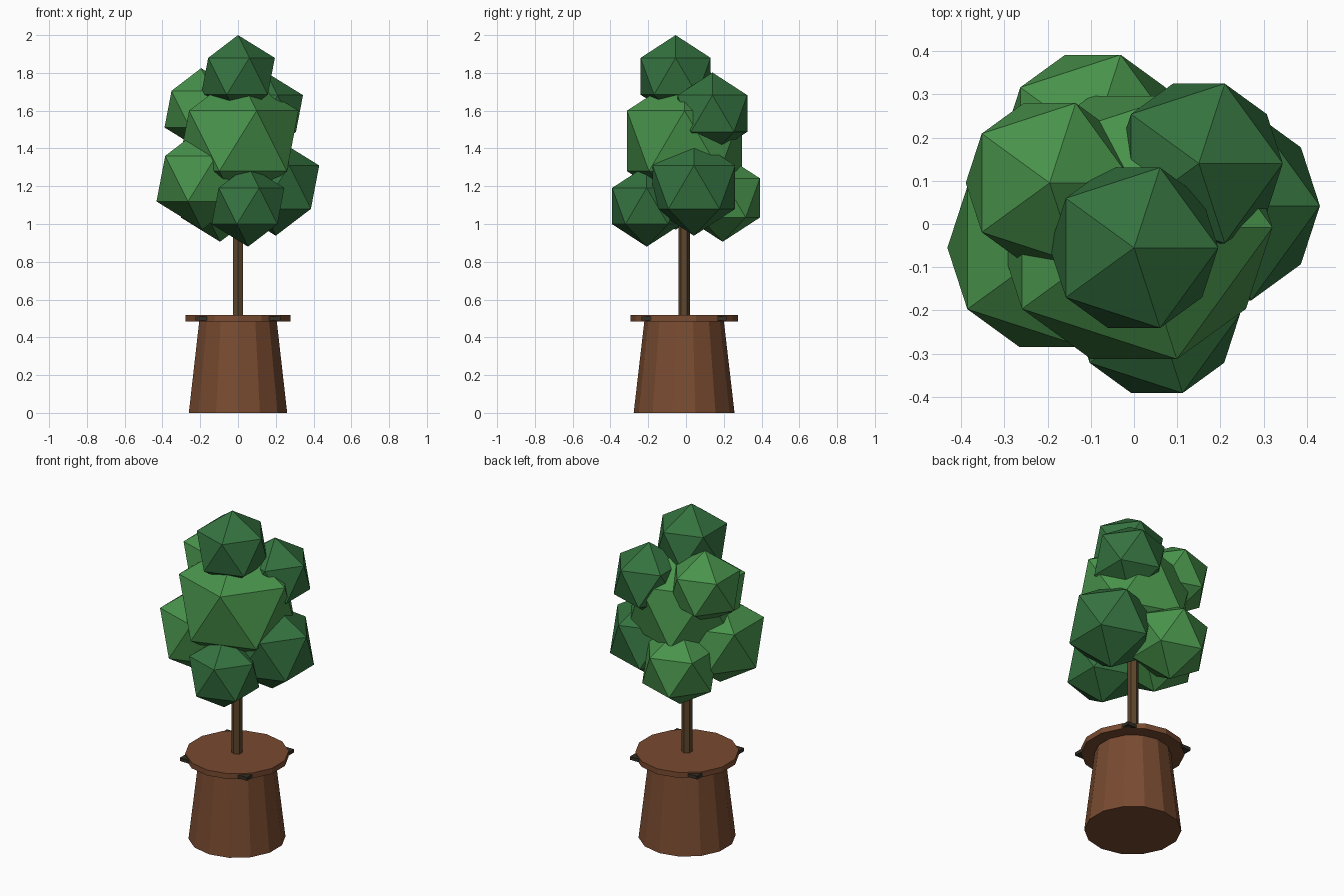
import bpy

if "Cube" in bpy.data.objects:
    bpy.data.objects.remove(bpy.data.objects["Cube"])

CY = -0.01  # pot and trunk axis sits slightly forward


def material(name, rgb):
    m = bpy.data.materials.new(name)
    m.diffuse_color = (*rgb, 1)
    m.use_nodes = True
    m.node_tree.nodes["Principled BSDF"].inputs["Base Color"].default_value = m.diffuse_color
    return m


light_green = material("light_leaf", (0.065, 0.29, 0.07))
dark_green = material("dark_leaf", (0.035, 0.17, 0.05))
terracotta = material("terracotta", (0.19, 0.07, 0.03))
bark = material("bark", (0.11, 0.06, 0.024))
dark_metal = material("dark_tab", (0.035, 0.028, 0.018))


def finish(name, mat):
    o = bpy.context.object
    o.name = name
    o.data.materials.append(mat)
    return o


def frustum(name, sides, r_bottom, r_top, z0, z1, mat):
    bpy.ops.mesh.primitive_cone_add(vertices=sides, radius1=r_bottom, radius2=r_top,
                                    depth=z1 - z0, location=(0, CY, (z0 + z1) / 2))
    return finish(name, mat)


# Pot, rim and trunk
frustum("pot_body", 14, 0.267, 0.21, 0, 0.49, terracotta)
frustum("pot_rim", 14, 0.285, 0.285, 0.485, 0.518, terracotta)
frustum("trunk", 6, 0.031, 0.031, 0.5, 1.4, bark)

# Four small tabs poking through the rim on the diagonals
for sx in (-1, 1):
    for sy in (-1, 1):
        bpy.ops.mesh.primitive_cube_add(size=1, location=(sx * 0.19, CY + sy * 0.19, 0.5))
        bpy.context.object.scale = (0.07, 0.07, 0.02)
        finish("rim_tab", dark_metal)

# Faceted leaf clumps: name, x, y, z, radius, material
clumps = [
    ("leaf_core", 0, -0.008, 1.44, 0.358, light_green),
    ("leaf_top", 0, -0.055, 1.782, 0.218, dark_green),
    ("leaf_upper_right", 0.15, 0.14, 1.585, 0.217, dark_green),
    ("leaf_upper_left", -0.195, 0.095, 1.608, 0.217, light_green),
    ("leaf_lower_left", -0.19, -0.055, 1.24, 0.27, light_green),
    ("leaf_lower_right", 0.2, 0.042, 1.195, 0.257, dark_green),
    ("leaf_lower_front", 0.053, -0.208, 1.095, 0.215, dark_green),
    ("leaf_lower_back", -0.095, 0.194, 1.138, 0.232, light_green),
]
for name, x, y, z, r, mat in clumps:
    bpy.ops.mesh.primitive_ico_sphere_add(subdivisions=1, radius=r, location=(x, y, z))
    finish(name, mat)
